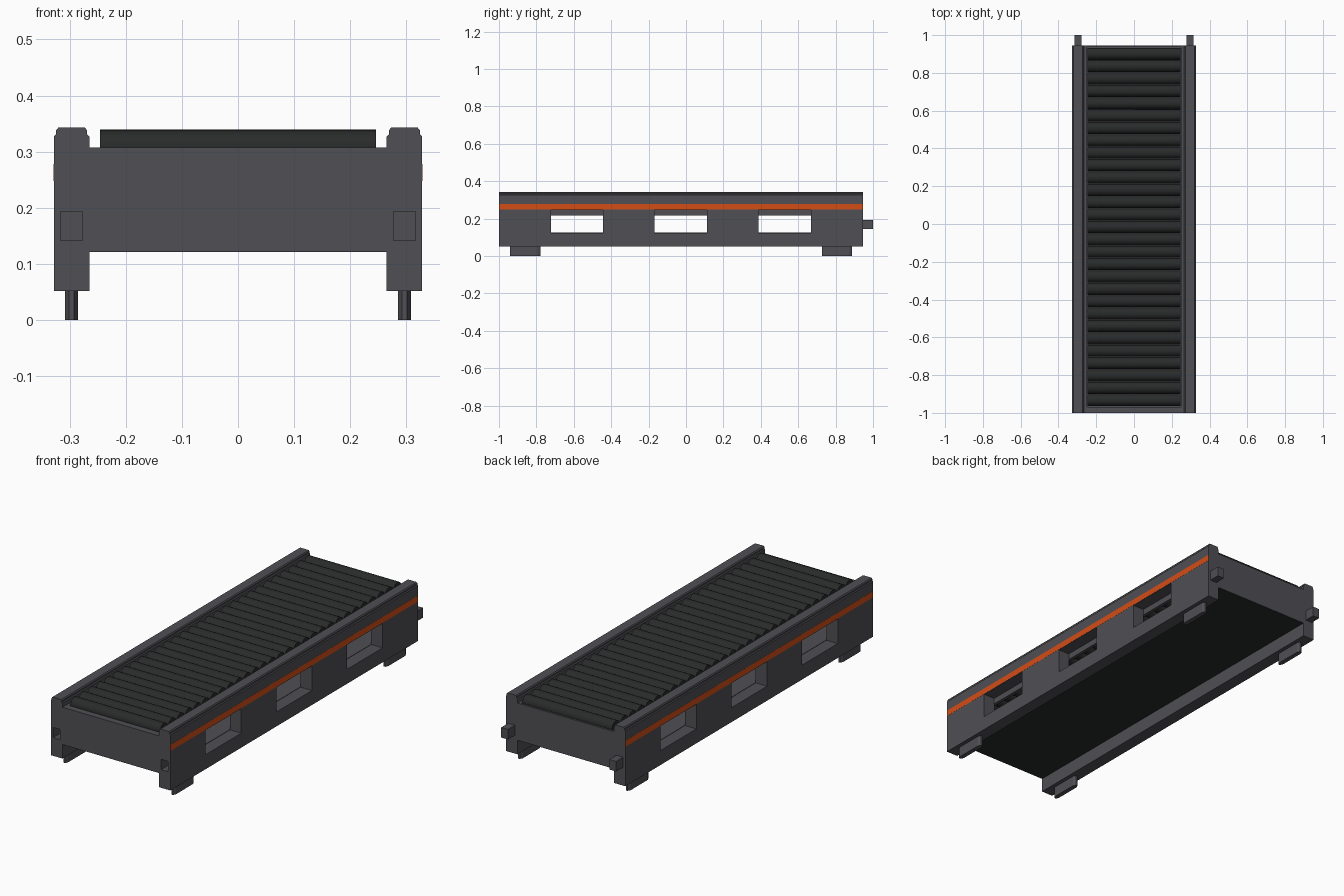
import bpy, bmesh, math
from mathutils import Matrix

if "Cube" in bpy.data.objects:
    bpy.data.objects.remove(bpy.data.objects["Cube"])


def material(name, rgb):
    m = bpy.data.materials.new(name)
    m.diffuse_color = (*rgb, 1)
    m.use_nodes = True
    m.node_tree.nodes["Principled BSDF"].inputs["Base Color"].default_value = m.diffuse_color
    return m


FRAME = material("frame_grey", (0.08, 0.08, 0.09))
DARK = material("roller_dark", (0.022, 0.024, 0.023))
ORANGE = material("stripe_orange", (0.65, 0.075, 0.008))


def add_box(bm, x, y, z):
    verts = bmesh.ops.create_cube(bm, size=1)["verts"]
    for v in verts:
        for i, r in enumerate((x, y, z)):
            v.co[i] = r[0] if v.co[i] < 0 else r[1]


def add_prism(bm, points, offset):
    f = bm.faces.new([bm.verts.new(p) for p in points])
    ext = bmesh.ops.extrude_face_region(bm, geom=[f])["geom"]
    bmesh.ops.translate(bm, vec=offset,
                        verts=[g for g in ext if isinstance(g, bmesh.types.BMVert)])


def finish(bm, name, mat=None, mirror=False):
    bmesh.ops.recalc_face_normals(bm, faces=bm.faces)
    me = bpy.data.meshes.new(name)
    bm.to_mesh(me)
    bm.free()
    ob = bpy.data.objects.new(name, me)
    bpy.context.collection.objects.link(ob)
    if mat:
        me.materials.append(mat)
    if mirror:
        ob.modifiers.new("mirror", "MIRROR")
    return ob


def boxes(name, parts, mat, mirror=False):
    bm = bmesh.new()
    for p in parts:
        add_box(bm, *p)
    return finish(bm, name, mat, mirror)


Y0, Y1 = -1.0, 0.945

# Side rails: stepped, chamfered profile with windows and front sockets cut out
profile = [(0.265, 0.052), (0.328, 0.052), (0.328, 0.327), (0.324, 0.331),
           (0.324, 0.338), (0.320, 0.343), (0.273, 0.343), (0.269, 0.338),
           (0.269, 0.331), (0.265, 0.327)]
bm = bmesh.new()
add_prism(bm, [(x, Y0, z) for x, z in profile], (0, Y1 - Y0, 0))
rail = finish(bm, "side_rails", FRAME)
windows = [((0.2, 0.4), (c - 0.14, c + 0.14), (0.124, 0.246)) for c in (-0.583, -0.028, 0.527)]
socket = ((0.277, 0.316), (-1.1, -0.945), (0.142, 0.193))
cutter = boxes("rail_cutter", windows + [socket], None)
cutter.hide_render = True
mod = rail.modifiers.new("openings", "BOOLEAN")
mod.operation, mod.solver, mod.object = "DIFFERENCE", "EXACT", cutter
bpy.context.view_layer.objects.active = rail
bpy.ops.object.modifier_apply(modifier=mod.name)
bpy.data.objects.remove(cutter)
rail.modifiers.new("mirror", "MIRROR")

# Orange stripes along the outer faces
boxes("side_stripes", [((0.3255, 0.3285), (Y0, Y1), (0.248, 0.278))], ORANGE, True)

# Inner ledges carrying the roller ends
boxes("roller_ledges", [((0.25, 0.266), (-0.98, 0.94), (0.216, 0.306))], FRAME, True)

# End plates and floor
boxes("end_plates", [((-0.266, 0.266), (Y0, -0.968), (0.122, 0.307)),
                     ((-0.266, 0.266), (0.936, Y1), (0.122, 0.307))], FRAME)
boxes("floor_plate", [((-0.266, 0.266), (-0.97, 0.937), (0.1235, 0.126))], FRAME)
boxes("floor_underside", [((-0.265, 0.265), (-0.998, 0.943), (0.1215, 0.1234))], DARK)

# Rollers
bm = bmesh.new()
count, pitch = 29, 0.0655
for i in range(count):
    y = -0.016 + (i - (count - 1) / 2) * pitch
    m = Matrix.Translation((0, y, 0.3075)) @ Matrix.Rotation(math.pi / 2, 4, "Y")
    bmesh.ops.create_cone(bm, cap_ends=True, segments=20, radius1=0.0315,
                          radius2=0.0315, depth=0.492, matrix=m)
rollers = finish(bm, "rollers", DARK)
bpy.ops.object.select_all(action="DESELECT")
rollers.select_set(True)
bpy.context.view_layer.objects.active = rollers
bpy.ops.object.shade_smooth_by_angle(angle=math.radians(35))

# Connector pegs at the back
boxes("connector_pegs", [((0.279, 0.316), (0.94, 1.0), (0.143, 0.193))], FRAME, True)

# Feet: narrow slabs with chamfered ends
bm = bmesh.new()
for c in (-0.86, 0.807):
    hx, hy, k = 0.0115, 0.081, 0.007
    pts = []
    for sx, sy in ((1, 1), (-1, 1), (-1, -1), (1, -1)):
        pair = [(sx * hx, sy * (hy - 2 * k)), (sx * (hx - k), sy * hy)]
        pts += pair if sx * sy > 0 else pair[::-1]
    add_prism(bm, [(0.2965 + x, c + y, 0) for x, y in pts], (0, 0, 0.054))
finish(bm, "feet", FRAME, True)
